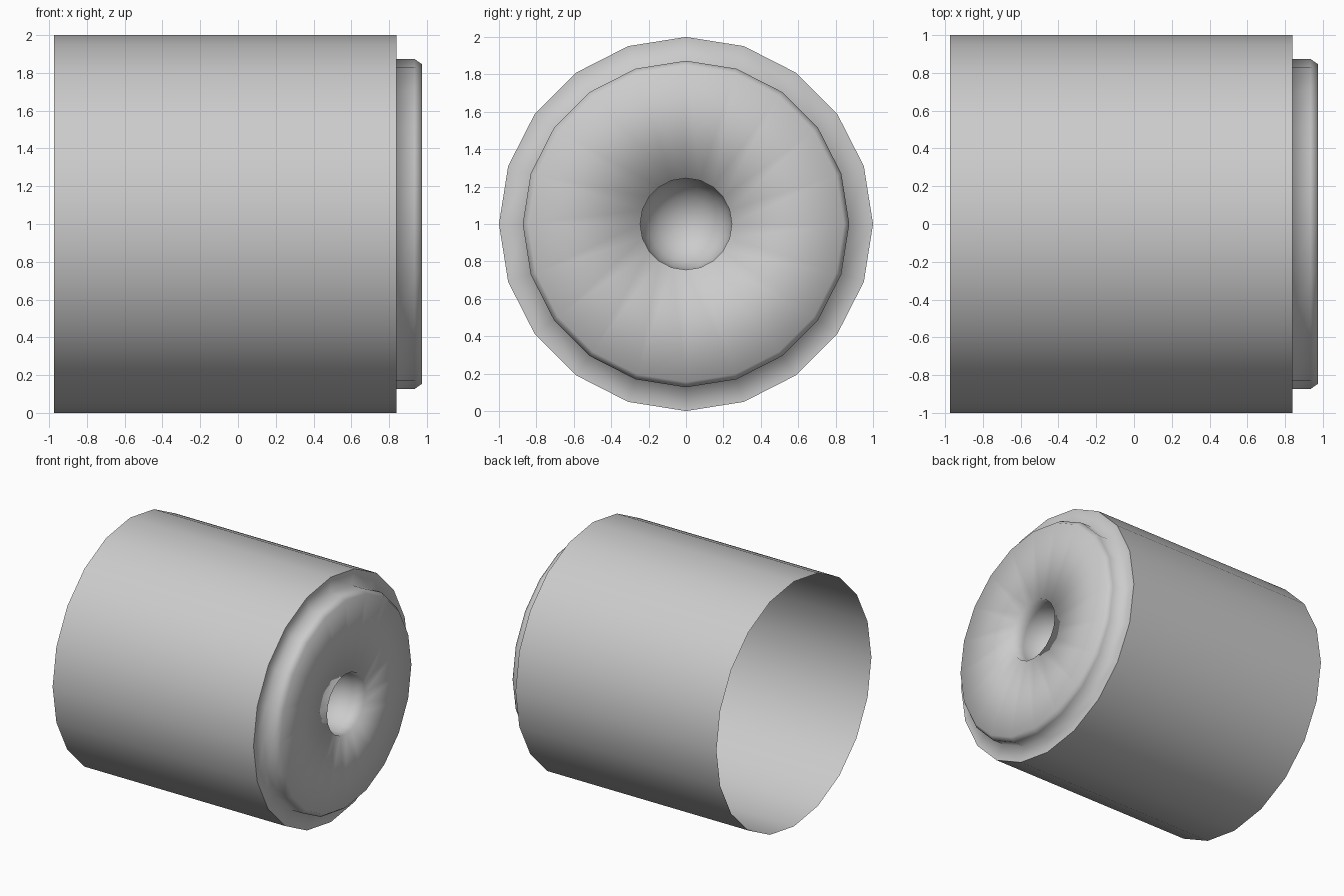
import bpy, bmesh
from math import sin, cos, pi

if "Cube" in bpy.data.objects:
    bpy.data.objects.remove(bpy.data.objects["Cube"])

SIDES = 20


def lathe(name, profile):
    """Revolve (x, radius) points about the x axis at z = 1; radius 0 closes to a point."""
    bm = bmesh.new()
    rings = []
    for x, r in profile:
        if r == 0:
            rings.append([bm.verts.new((x, 0, 1))] * SIDES)
        else:
            rings.append([bm.verts.new((x, r * sin(2 * pi * i / SIDES),
                                        1 + r * cos(2 * pi * i / SIDES)))
                          for i in range(SIDES)])
    for a, b in zip(rings, rings[1:]):
        for i in range(SIDES):
            j = (i + 1) % SIDES
            corners = list(dict.fromkeys((a[i], b[i], b[j], a[j])))
            bm.faces.new(corners).smooth = True
    # outward side: profile runs from the back edge to the front centre
    bm.normal_update()
    first = bm.faces[:][0]
    mid = first.calc_center_median()
    outward = first.normal.y * mid.y + first.normal.z * (mid.z - 1) + first.normal.x
    if outward < 0:
        bmesh.ops.reverse_faces(bm, faces=bm.faces[:])
    mesh = bpy.data.meshes.new(name)
    bm.to_mesh(mesh)
    bm.free()
    obj = bpy.data.objects.new(name, mesh)
    bpy.context.collection.objects.link(obj)
    return obj


# Open-backed outer tube
lathe("outer_sleeve", [(-0.975, 1.0), (0.84, 1.0)])

# Front shoulder, raised chamfered disc and rounded central socket
socket = [(0.87 - 0.245 * sin(a * pi / 10), 0.245 * cos(a * pi / 10)) for a in range(5)]
lathe("front_cap", [(0.84, 1.0), (0.84, 0.873), (0.935, 0.873), (0.975, 0.845),
                    (0.975, 0.245)] + socket + [(0.625, 0)])
